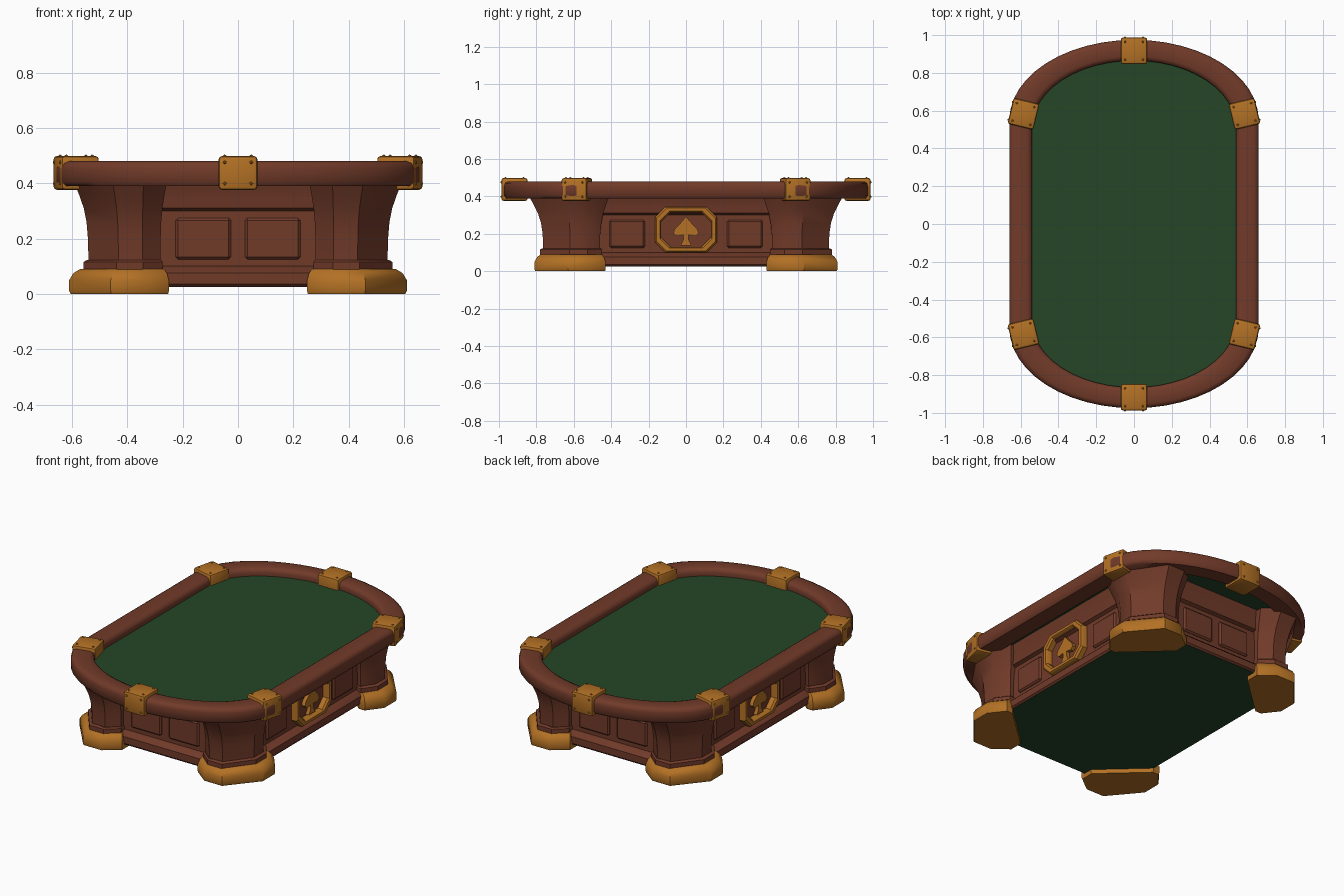
import bpy, bmesh, math
from mathutils import Matrix, Vector

if "Cube" in bpy.data.objects:
    bpy.data.objects.remove(bpy.data.objects["Cube"])


def material(name, rgb):
    m = bpy.data.materials.new(name)
    m.use_nodes = True
    m.diffuse_color = (*rgb, 1)
    bsdf = m.node_tree.nodes["Principled BSDF"]
    bsdf.inputs["Base Color"].default_value = (*rgb, 1)
    bsdf.inputs["Roughness"].default_value = 0.8
    return m


WOOD = material("red brown wood", (0.165, 0.043, 0.022))
GOLD = material("aged gold", (0.45, 0.165, 0.018))
FELT = material("green felt", (0.018, 0.062, 0.02))


def finish(name, bm, mats, angle=35):
    bmesh.ops.recalc_face_normals(bm, faces=bm.faces)
    mesh = bpy.data.meshes.new(name)
    bm.to_mesh(mesh)
    bm.free()
    for m in mats:
        mesh.materials.append(m)
    ob = bpy.data.objects.new(name, mesh)
    bpy.context.collection.objects.link(ob)
    bpy.ops.object.select_all(action="DESELECT")
    ob.select_set(True)
    bpy.context.view_layer.objects.active = ob
    bpy.ops.object.shade_smooth_by_angle(angle=math.radians(angle))
    return ob


def loft(name, rings, mats, loop=False, bottom=None, angle=35):
    """Skin a stack of rings; either close it end to end or cap both ends."""
    bm = bmesh.new()
    vs = [[bm.verts.new(p) for p in r] for r in rings]
    n = len(rings[0])
    pairs = list(zip(vs, vs[1:])) + ([(vs[-1], vs[0])] if loop else [])
    for a, b in pairs:
        for i in range(n):
            j = (i + 1) % n
            bm.faces.new((a[i], a[j], b[j], b[i]))
    if not loop:
        low = bm.faces.new(vs[0][::-1])
        bm.faces.new(vs[-1])
        if bottom is not None:
            low.material_index = bottom
    return finish(name, bm, mats, angle)


def block(name, size, place, mat, bevel=0.012, segments=2):
    bm = bmesh.new()
    bmesh.ops.create_cube(bm, size=1, matrix=Matrix.Diagonal((*size, 1)))
    bmesh.ops.bevel(bm, geom=bm.edges[:], offset=bevel, segments=segments,
                    affect="EDGES", profile=0.5)
    bm.transform(place)
    return finish(name, bm, [mat])


def oval(a, straight, end, z, steps=24):
    """Two straight sides joined by half ellipses at the ends."""
    pts = []
    for s in (1, -1):
        for i in range(steps + 1):
            t = math.pi * i / steps
            pts.append((s * a * math.cos(t),
                        s * (straight + (end - straight) * math.sin(t)), z))
    return pts


# Playing surface
loft("felt_surface", [oval(0.57, 0.51, 0.90, z) for z in (0.415, 0.435)], [FELT])

# Padded rail: cross-section runs from outer edge (0) to inner edge (1)
section = [(0.1, 0.39), (0, 0.405), (0, 0.455), (0.05, 0.472), (0.2, 0.48),
           (0.8, 0.48), (0.95, 0.472), (1, 0.455), (1, 0.41), (0.9, 0.39)]
loft("rail", [oval(0.66 - 0.12 * t, 0.55 - 0.04 * t, 0.975 - 0.11 * t, z)
              for t, z in section], [WOOD], loop=True, angle=50)


# Body with base band and crown moulding, felt underneath
def cut_rect(a, b, c, z):
    return [(a, b - c, z), (a - c, b, z), (c - a, b, z), (-a, b - c, z),
            (-a, c - b, z), (c - a, -b, z), (a - c, -b, z), (a, c - b, z)]


wall = [(0.025, 0.03), (0.035, 0.038), (0.075, 0.038), (0.092, 0.02), (0.1, 0),
        (0.3, 0), (0.31, 0.018), (0.345, 0.024), (0.375, 0.03), (0.42, 0.045)]
loft("body", [cut_rect(0.47 + d, 0.685 + d, 0.06, z) for z, d in wall],
     [WOOD, FELT], bottom=1)

# Corner pedestals: one footprint scaled about an anchor point
FOOT = [(0.25, 0.74), (0.34, 0.81), (0.46, 0.81), (0.61, 0.63),
        (0.61, 0.52), (0.54, 0.43), (0.5, 0.43), (0.25, 0.66)]
AX, AY = 0.36, 0.58


def corner_part(name, profile, mat, sx, sy):
    rings = [[(sx * (AX + (x - AX) * kx), sy * (AY + (y - AY) * ky), z)
              for x, y in FOOT] for z, kx, ky in profile]
    loft(name, rings, [mat])


foot_profile = [(0, 0.98, 0.98), (0.01, 1, 1), (0.05, 1, 1),
                (0.075, 0.94, 0.94), (0.09, 0.84, 0.86)]
plinth_profile = [(0.08, 0.79, 0.87), (0.115, 0.79, 0.87), (0.122, 0.75, 0.83)]
column_profile = [(0.11, 0.72, 0.8), (0.2, 0.73, 0.81), (0.26, 0.75, 0.85),
                  (0.31, 0.79, 0.92), (0.36, 0.86, 1.03), (0.41, 0.94, 1.15)]


# Gold clasp over the rail with small studs at its corners
def clasp(name, x, y, turn):
    place = Matrix.Translation((x, y, 0.437)) @ Matrix.Rotation(turn, 4, "Z")
    block(name, (0.14, 0.14, 0.122), place, GOLD)
    bm = bmesh.new()
    for u in (-0.048, 0.048):
        for v in (-0.048, 0.048):
            for spot in ((v, u, 0.06), (0.069, u, v * 0.8)):
                bmesh.ops.create_icosphere(bm, subdivisions=1, radius=0.007,
                                           matrix=place @ Matrix.Translation(spot))
    finish(name + "_studs", bm, [GOLD])


def side_name(sx, sy):
    return ("back" if sy > 0 else "front") + ("_left" if sx > 0 else "_right")


for sx in (1, -1):
    for sy in (1, -1):
        tag = side_name(sx, sy)
        corner_part("foot_" + tag, foot_profile, GOLD, sx, sy)
        corner_part("plinth_" + tag, plinth_profile, WOOD, sx, sy)
        corner_part("column_" + tag, column_profile, WOOD, sx, sy)
        turn = math.atan2(sy * 0.24, sx)
        clasp("clasp_" + tag, sx * 0.585, sy * 0.583, turn)
        # Raised wall panels
        block("end_panel_" + tag, (0.2, 0.03, 0.15),
              Matrix.Translation((sx * 0.125, sy * 0.682, 0.2)), WOOD, 0.009, 1)
        block("side_panel_" + tag, (0.03, 0.19, 0.15),
              Matrix.Translation((sx * 0.467, sy * 0.315, 0.2)), WOOD, 0.009, 1)
for sy in (1, -1):
    clasp("clasp_back" if sy > 0 else "clasp_front", 0, sy * 0.917, sy * math.pi / 2)


# Side emblems: notched frame with a leaf-shaped suit mark
def notched(w, h, c, d):
    quarter = [(w, h - c - d), (w - d, h - c), (w - c, h - d), (w - c - d, h)]
    pts = []
    for sx, sz in ((1, 1), (-1, 1), (-1, -1), (1, -1)):
        part = [(sx * a, sz * b) for a, b in quarter]
        pts += part if sx * sz > 0 else part[::-1]
    return pts


half_mark = [(0, 0.07), (0.03, 0.035), (0.06, 0.005), (0.068, -0.018),
             (0.05, -0.034), (0.014, -0.028), (0.014, -0.055), (0.03, -0.085)]
mark = half_mark + [(-a, b) for a, b in half_mark[:0:-1]]
CZ = 0.222

for sx in (1, -1):
    tag = "left" if sx > 0 else "right"

    def upright(pts, x):
        return [(sx * x, a, CZ + b) for a, b in pts]

    outer, inner = notched(0.165, 0.122, 0.04, 0.014), notched(0.133, 0.092, 0.036, 0.014)
    mid_out, mid_in = notched(0.158, 0.115, 0.04, 0.014), notched(0.14, 0.099, 0.037, 0.014)
    loft("emblem_frame_" + tag,
         [upright(outer, 0.46), upright(outer, 0.5), upright(mid_out, 0.51),
          upright(mid_in, 0.51), upright(inner, 0.5), upright(inner, 0.46)],
         [GOLD], loop=True)
    loft("emblem_mark_" + tag, [upright(mark, 0.46), upright(mark, 0.492)], [GOLD])
